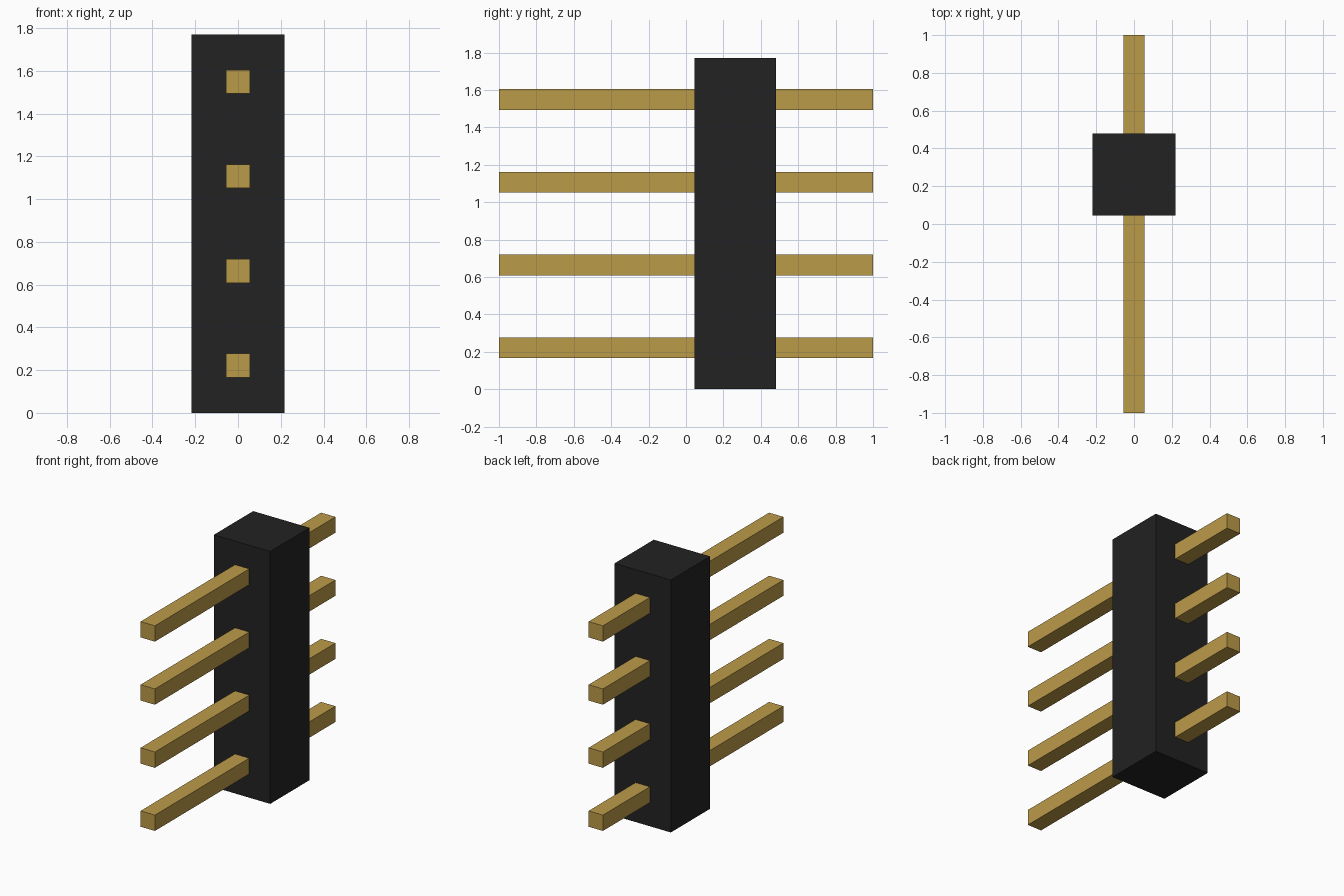
import bpy

cube = bpy.data.objects.get("Cube")
if cube:
    bpy.data.objects.remove(cube, do_unlink=True)


def make_material(name, rgb, roughness, metallic=0.0):
    mat = bpy.data.materials.new(name)
    mat.use_nodes = True
    mat.diffuse_color = (*rgb, 1)
    bsdf = mat.node_tree.nodes["Principled BSDF"]
    bsdf.inputs["Base Color"].default_value = (*rgb, 1)
    bsdf.inputs["Roughness"].default_value = roughness
    bsdf.inputs["Metallic"].default_value = metallic
    return mat


def box(name, center, size, mat):
    bpy.ops.mesh.primitive_cube_add(size=1, location=center)
    obj = bpy.context.object
    obj.name = name
    obj.scale = size
    bpy.ops.object.transform_apply(location=False, rotation=False, scale=True)
    obj.data.materials.append(mat)
    return obj


black = make_material("black plastic", (0.016, 0.016, 0.016), 0.6)
gold = make_material("gold metal", (0.50, 0.325, 0.066), 0.4)

PINS = 4
PITCH = 0.4425      # spacing between pins
PIN = 0.111         # square pin thickness
HEIGHT = PINS * PITCH

# Plastic housing
box("housing", (0, 0.2625, HEIGHT / 2), (0.437, 0.435, HEIGHT), black)

# Row of square pins passing through the housing
for i in range(PINS):
    box(f"pin_{i + 1}", (0, 0, (i + 0.5) * PITCH), (PIN, 2, PIN), gold)
